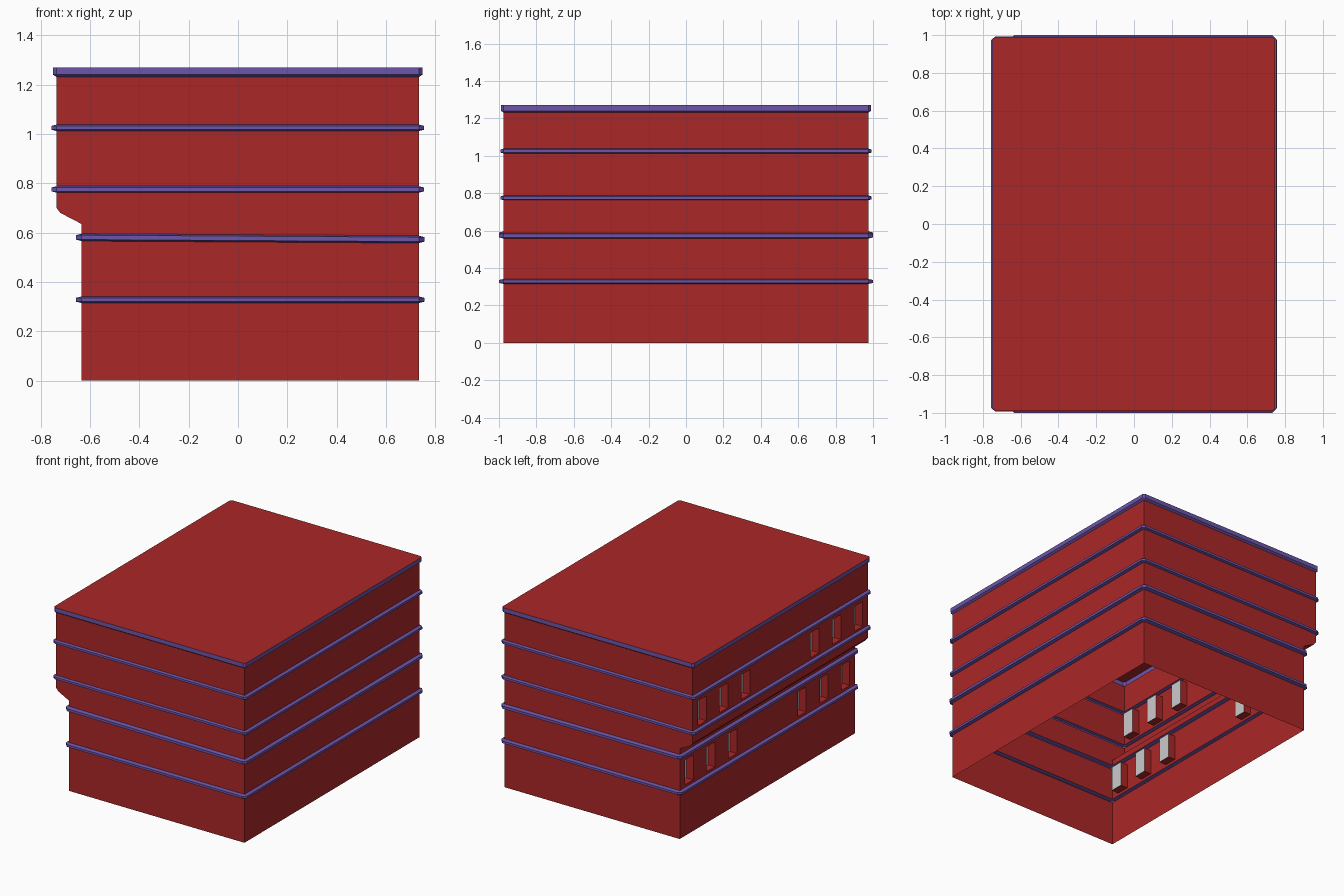
import bpy, bmesh

if "Cube" in bpy.data.objects:
    bpy.data.objects.remove(bpy.data.objects["Cube"])


def material(name, rgb):
    m = bpy.data.materials.new(name)
    m.diffuse_color = (*rgb, 1)
    m.use_nodes = True
    m.node_tree.nodes["Principled BSDF"].inputs["Base Color"].default_value = m.diffuse_color
    return m


RED = material("red_wall", (0.41, 0.02, 0.02))
PURPLE = material("purple_trim", (0.15, 0.09, 0.4))

RIGHT, HALF_Y = 0.733, 0.975
LOW_X, HIGH_X = -0.634, -0.735
WIN_W, WIN_DEPTH = 0.092, 0.055
WIN_Y = [-0.87, -0.63, -0.385, 0.385, 0.63, 0.87]


def make_object(name, bm, mats):
    bmesh.ops.remove_doubles(bm, verts=bm.verts, dist=1e-5)
    mesh = bpy.data.meshes.new(name)
    bm.to_mesh(mesh)
    bm.free()
    for m in mats:
        mesh.materials.append(m)
    obj = bpy.data.objects.new(name, mesh)
    bpy.context.collection.objects.link(obj)
    return obj


def quad(bm, pts):
    return bm.faces.new([bm.verts.new(p) for p in pts])


# Plan outline at one height: a rectangle with optional cut corners
def ring(z, left, ox=0.0, oy=0.0, tilt=0.0):
    x0, x1, y = left - ox, RIGHT + ox, HALF_Y + oy
    pts = [(x0 + ox, -y), (x1 - ox, -y), (x1, -y + oy), (x1, y - oy),
           (x1 - ox, y), (x0 + ox, y), (x0, y - oy), (x0, -y + oy)]
    return [(px, py, z + tilt * px) for px, py in pts]


def loft(bm, rings, skip_left=False):
    for a, b in zip(rings, rings[1:]):
        for i in range(8):
            j = (i + 1) % 8
            if a[i] == a[j] and b[i] == b[j] or skip_left and i == 6:
                continue
            pts = list(dict.fromkeys([a[i], a[j], b[j], b[i]]))
            quad(bm, pts)


walls, panes, trim = bmesh.new(), bmesh.new(), bmesh.new()


# Left wall of one storey, with a row of recessed windows
def window_wall(x, z0, z1, wz0, wz1):
    def left(bm, ya, yb, za, zb, px=x):
        quad(bm, [(px, yb, za), (px, ya, za), (px, ya, zb), (px, yb, zb)])
    left(walls, -HALF_Y, HALF_Y, z0, wz0)
    left(walls, -HALF_Y, HALF_Y, wz1, z1)
    y_prev, xi = -HALF_Y, x + WIN_DEPTH
    for yc in WIN_Y:
        a, b = yc - WIN_W / 2, yc + WIN_W / 2
        left(walls, y_prev, a, wz0, wz1)
        outline = [(a, wz0), (b, wz0), (b, wz1), (a, wz1)]
        for k in range(4):
            p, q = outline[k], outline[(k + 1) % 4]
            quad(walls, [(x, *p), (x, *q), (xi, *q), (xi, *p)])
        left(panes, a, b, wz0, wz1, xi)
        y_prev = b
    left(walls, y_prev, HALF_Y, wz0, wz1)


# Trim band that bulges out of the wall: bottom slope, face, top slope
def band(z, h, left, ox, oy, tilt=0.0):
    loft(trim, [ring(z - h, left, tilt=tilt), ring(z - h * 0.6, left, ox, oy, tilt),
                ring(z + h * 0.6, left, ox, oy, tilt), ring(z + h, left, tilt=tilt)])


# Walls, ground floor up to the roof trim, with the overhang in the middle
T = -0.006
loft(walls, [ring(0, LOW_X), ring(0.315, LOW_X)])
loft(walls, [ring(0.341, LOW_X), ring(0.562, LOW_X, tilt=T)], skip_left=True)
window_wall(LOW_X, 0.341, 0.562 + T * LOW_X, 0.36, 0.535)
loft(walls, [ring(0.592, LOW_X, tilt=T), ring(0.635, LOW_X), ring(0.68, -0.72),
             ring(0.70, HIGH_X), ring(0.762, HIGH_X)])
loft(walls, [ring(0.788, HIGH_X), ring(1.012, HIGH_X)], skip_left=True)
window_wall(HIGH_X, 0.788, 1.012, 0.803, 0.978)
loft(walls, [ring(1.038, HIGH_X), ring(1.23, HIGH_X)])

# Flat roof
top = ring(1.27, HIGH_X, 0.014, 0.014)
quad(walls, top)

# Trim bands and roof edge
band(0.328, 0.013, LOW_X, 0.023, 0.025)
band(0.577, 0.015, LOW_X, 0.023, 0.025, T)
band(0.775, 0.013, HIGH_X, 0.021, 0.017)
band(1.025, 0.013, HIGH_X, 0.021, 0.017)
loft(trim, [ring(1.23, HIGH_X), ring(1.24, HIGH_X, 0.014, 0.014), top])

make_object("building_walls", walls, [RED])
make_object("trim_bands", trim, [PURPLE])
make_object("window_panes", panes, [])
